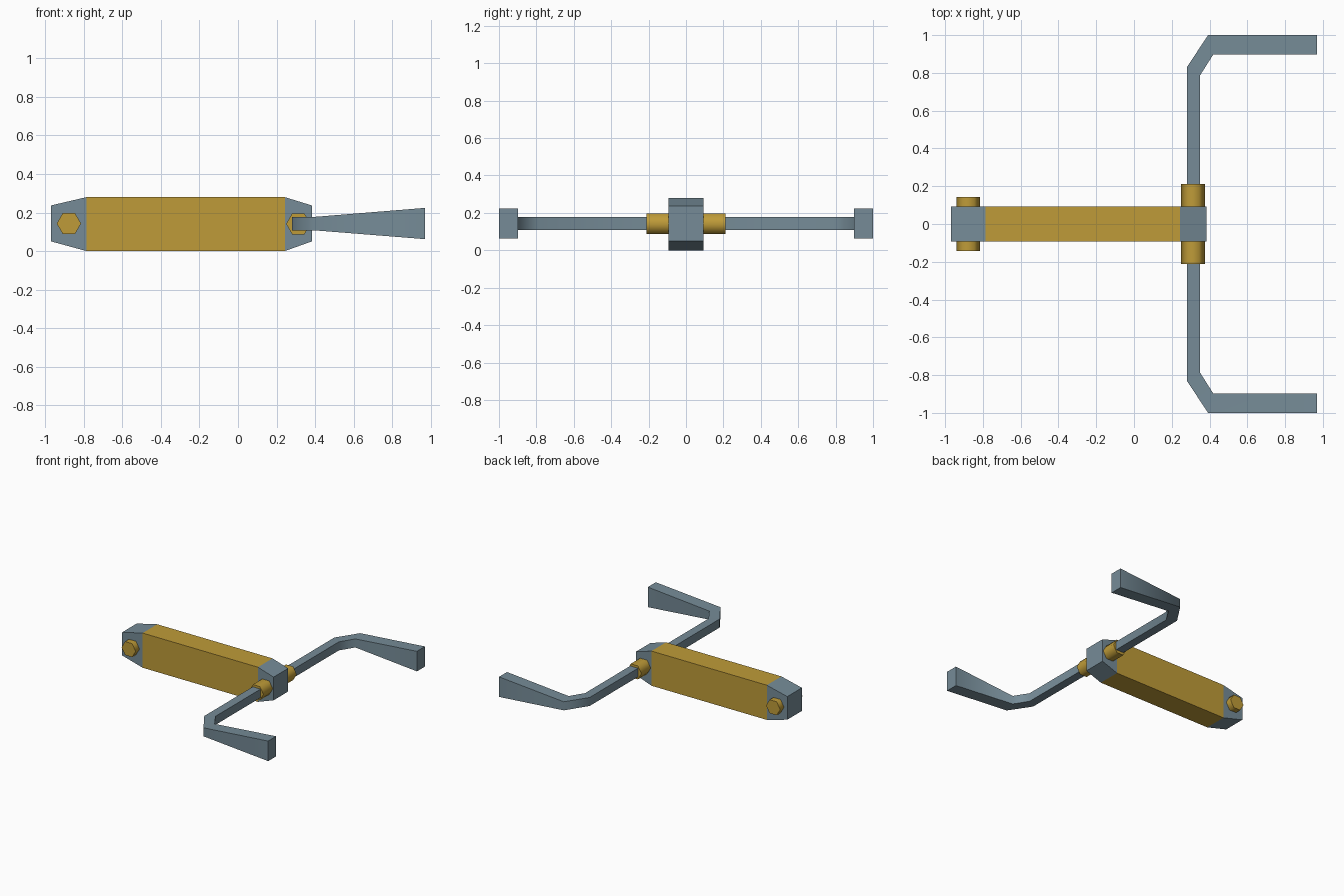
import bpy, bmesh, math
from mathutils import Matrix

if "Cube" in bpy.data.objects:
    bpy.data.objects.remove(bpy.data.objects["Cube"])


def material(name, rgb):
    m = bpy.data.materials.new(name)
    m.diffuse_color = (*rgb, 1)
    m.use_nodes = True
    m.node_tree.nodes["Principled BSDF"].inputs["Base Color"].default_value = m.diffuse_color
    return m


STEEL = material("blue grey steel", (0.18, 0.26, 0.31))
GOLD = material("gold", (0.52, 0.33, 0.04))


def finish(name, bm, mats, smooth=None):
    bmesh.ops.recalc_face_normals(bm, faces=bm.faces[:])
    mesh = bpy.data.meshes.new(name)
    bm.to_mesh(mesh)
    bm.free()
    for m in mats:
        mesh.materials.append(m)
    obj = bpy.data.objects.new(name, mesh)
    bpy.context.collection.objects.link(obj)
    if smooth:
        bpy.ops.object.select_all(action='DESELECT')
        obj.select_set(True)
        bpy.context.view_layer.objects.active = obj
        bpy.ops.object.shade_smooth_by_angle(angle=math.radians(smooth))
    return obj


def loft(rings):
    """Closed solid through a row of four-cornered sections."""
    bm = bmesh.new()
    loops = [[bm.verts.new(p) for p in r] for r in rings]
    for a, b in zip(loops, loops[1:]):
        for i in range(4):
            j = (i + 1) % 4
            bm.faces.new((a[i], a[j], b[j], b[i]))
    bm.faces.new(loops[0])
    bm.faces.new(loops[-1])
    return bm


# Main beam: gold middle with tapered steel ends
W = 0.093
sections = [(-0.97, 0.05, 0.237), (-0.787, 0, 0.28), (0.243, 0, 0.28), (0.383, 0.05, 0.237)]
bm = loft([[(x, -W, lo), (x, W, lo), (x, W, hi), (x, -W, hi)] for x, lo, hi in sections])
for f in bm.faces:
    f.material_index = 1 if -0.7 < f.calc_center_median().x < 0.2 else 0
finish("beam", bm, [STEEL, GOLD])


# Hexagonal pins across both ends
def pin(name, x, z, half_length):
    bm = bmesh.new()
    turn = Matrix.Translation((x, 0, z)) @ Matrix.Rotation(math.pi / 2, 4, 'X') @ Matrix.Rotation(math.pi / 2, 4, 'Z')
    bmesh.ops.create_cone(bm, cap_ends=True, segments=6, radius1=0.063, radius2=0.063,
                          depth=2 * half_length, matrix=turn)
    # put a corner on the x axis
    if max(v.co.x for v in bm.verts) - x < 0.06:
        bmesh.ops.rotate(bm, verts=bm.verts[:], cent=(x, 0, z),
                         matrix=Matrix.Rotation(math.pi / 6, 3, 'Y'))
    finish(name, bm, [GOLD], 61)


pin("rear_pin", -0.878, 0.143, 0.142)
pin("front_pin", 0.313, 0.141, 0.212)

# Bent, flaring arms: (outer x, outer y, inner x, inner y, bottom z, top z)
path = [(0.28, 0.18, 0.35, 0.18, 0.108, 0.177),
        (0.28, 0.83, 0.35, 0.787, 0.108, 0.177),
        (0.392, 1.0, 0.42, 0.898, 0.108, 0.177),
        (0.97, 1.0, 0.97, 0.898, 0.062, 0.224)]
for name, s in (("left_arm", -1), ("right_arm", 1)):
    finish(name, loft([[(ox, s * oy, lo), (ix, s * iy, lo), (ix, s * iy, hi), (ox, s * oy, hi)]
                       for ox, oy, ix, iy, lo, hi in path]), [STEEL], 60)
